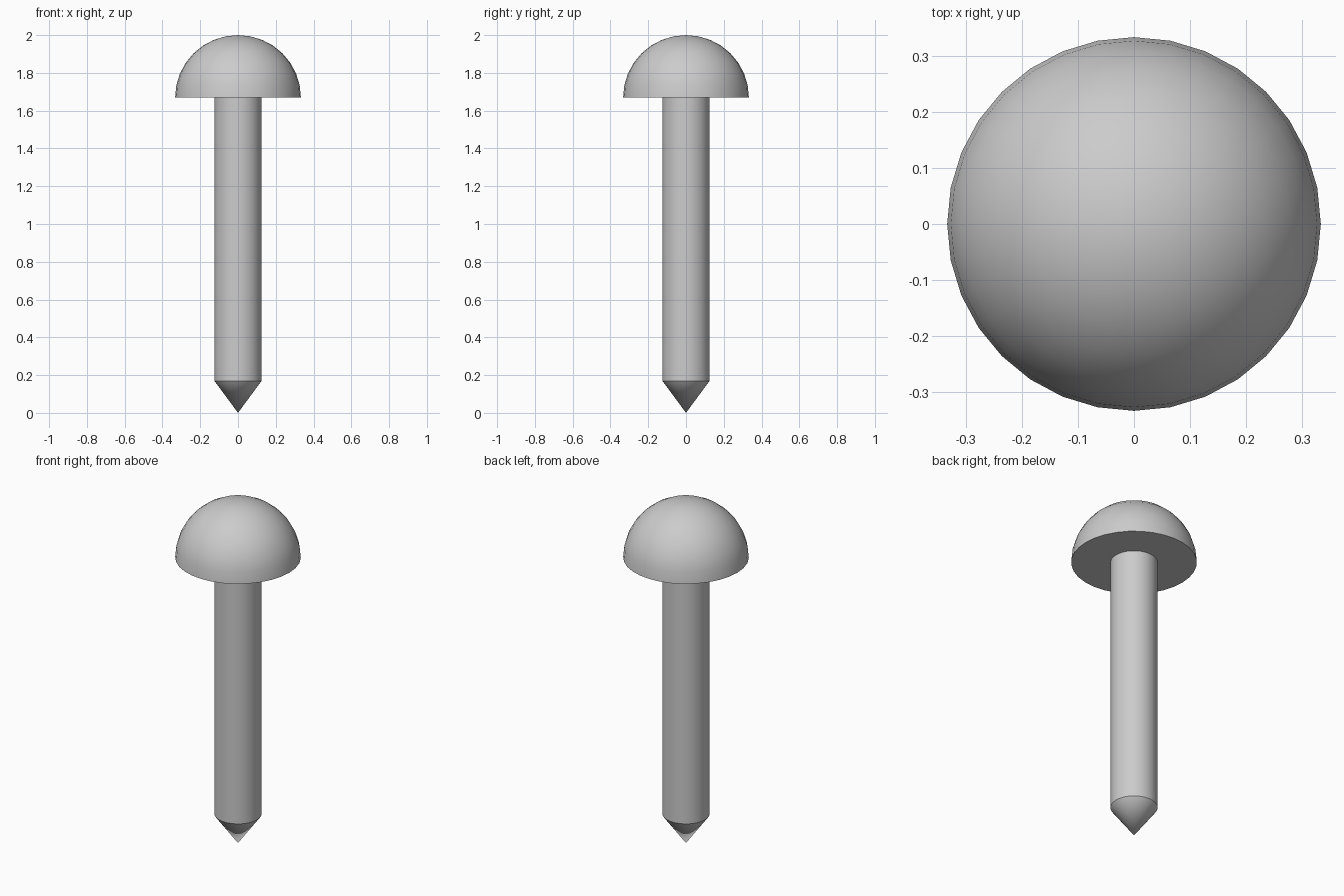
import bpy, bmesh, math

cube = bpy.data.objects.get("Cube")
if cube:
    bpy.data.objects.remove(cube, do_unlink=True)

SIDES = 32
HEAD_R, HEAD_Z = 0.333, 1.67
SHAFT_R, TIP_H = 0.125, 0.17

metal = bpy.data.materials.new("grey metal")
metal.use_nodes = True
color = (0.6, 0.6, 0.6, 1)
metal.diffuse_color = color
metal.node_tree.nodes["Principled BSDF"].inputs["Base Color"].default_value = color


def lathe(name, profile):
    """Spin (radius, height) points round z into one closed, smooth part."""
    bm = bmesh.new()
    verts = [bm.verts.new((r, 0, z)) for r, z in profile]
    edges = [bm.edges.new(pair) for pair in zip(verts, verts[1:])]
    bmesh.ops.spin(bm, geom=verts + edges, cent=(0, 0, 0), axis=(0, 0, 1),
                   angle=math.tau, steps=SIDES, use_merge=True)
    bmesh.ops.remove_doubles(bm, verts=bm.verts, dist=0.0001)
    bmesh.ops.recalc_face_normals(bm, faces=bm.faces)
    mesh = bpy.data.meshes.new(name)
    bm.to_mesh(mesh)
    bm.free()
    mesh.materials.append(metal)
    obj = bpy.data.objects.new(name, mesh)
    bpy.context.collection.objects.link(obj)
    bpy.ops.object.select_all(action="DESELECT")
    obj.select_set(True)
    bpy.context.view_layer.objects.active = obj
    bpy.ops.object.shade_smooth_by_angle(angle=math.radians(30))
    return obj


# Domed head with a flat underside
RINGS = 8
arc = [i / RINGS * math.pi / 2 for i in range(RINGS + 1)]
dome = [(HEAD_R * math.cos(a), HEAD_Z + (2 - HEAD_Z) * math.sin(a)) for a in arc]
lathe("head", [(0, HEAD_Z)] + dome)

# Straight shaft, running slightly into the head
lathe("shaft", [(0, TIP_H), (SHAFT_R, TIP_H), (SHAFT_R, HEAD_Z + 0.02), (0, HEAD_Z + 0.02)])

# Pointed tip
lathe("tip", [(0, 0), (SHAFT_R, TIP_H), (0, TIP_H)])
